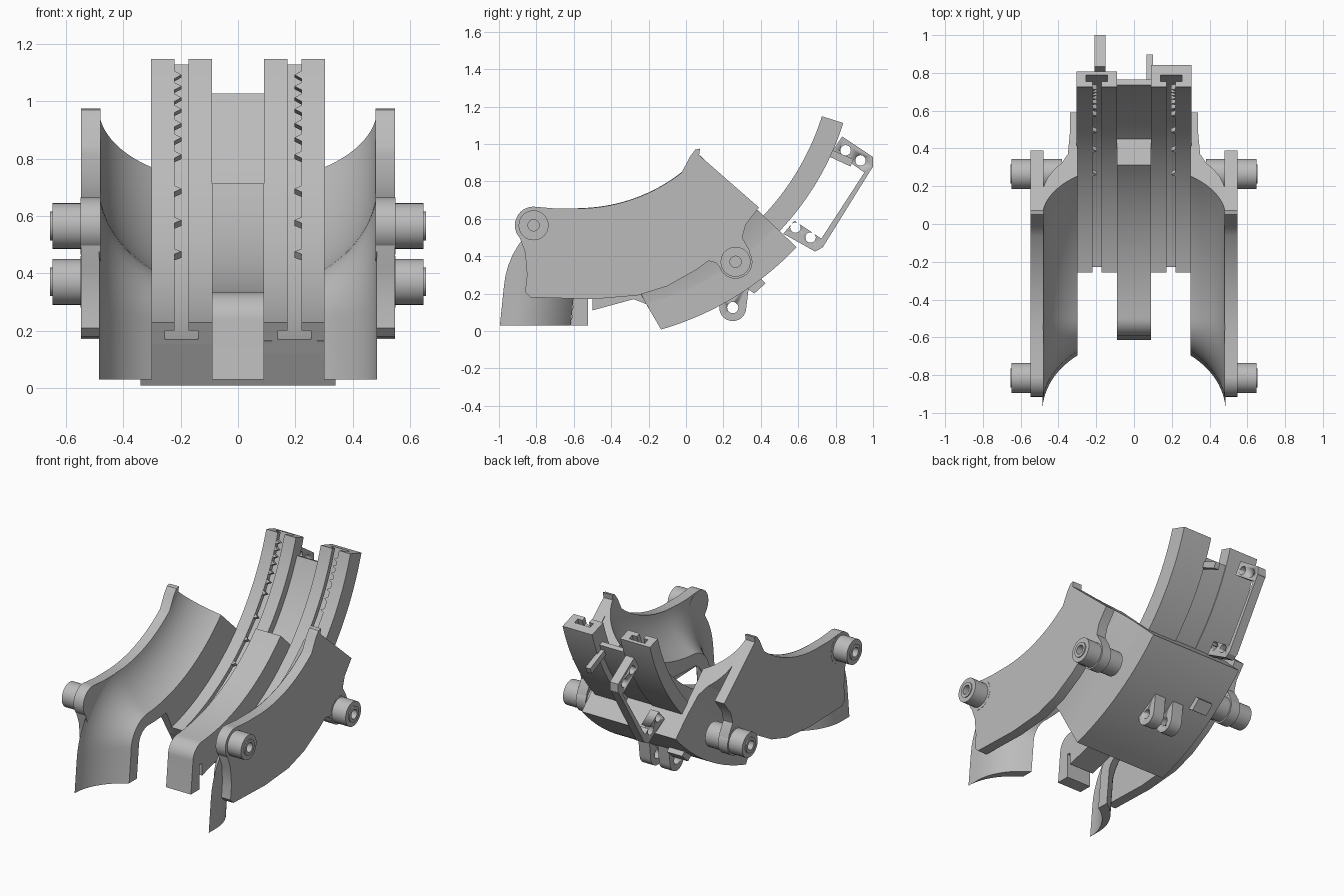
import bpy, bmesh
from math import sin, cos, asin, radians, pi, sqrt
from mathutils import Vector

if "Cube" in bpy.data.objects:
    bpy.data.objects.remove(bpy.data.objects["Cube"])

grey = bpy.data.materials.new("plain grey")
grey.use_nodes = True
GREY = (0.5, 0.5, 0.5, 1)
grey.diffuse_color = GREY
grey.node_tree.nodes["Principled BSDF"].inputs["Base Color"].default_value = GREY

CY, CZ = -0.58, 1.56      # centre of the big arc
FLOOR = 1.23              # arc radius of the trough floor
BACK = -43.5              # angle of the rear end plane
HALF, DEPTH = 0.485, 0.38  # trough half-width and depth
SIDES = (("right", 1), ("left", -1))


def loft(name, rings):
    """Solid skinned through closed rings of equal length."""
    bm = bmesh.new()
    loops = [[bm.verts.new(p) for p in r] for r in rings]
    n = len(loops[0])
    for a, b in zip(loops, loops[1:]):
        for i in range(n):
            bm.faces.new((a[i], a[(i + 1) % n], b[(i + 1) % n], b[i]))
    bm.faces.new(loops[0][::-1])
    bm.faces.new(loops[-1])
    bmesh.ops.recalc_face_normals(bm, faces=bm.faces)
    me = bpy.data.meshes.new(name)
    bm.to_mesh(me)
    bm.free()
    ob = bpy.data.objects.new(name, me)
    bpy.context.collection.objects.link(ob)
    me.materials.append(grey)
    bpy.context.view_layer.objects.active = ob
    for o in bpy.context.selected_objects:
        o.select_set(False)
    ob.select_set(True)
    bpy.ops.object.shade_smooth_by_angle(angle=radians(28))
    return ob


def prism(name, pts, x0, x1):
    return loft(name, [[(x, y, z) for y, z in pts] for x in (x0, x1)])


def polar(r, a):
    return CY + r * cos(radians(a)), CZ + r * sin(radians(a))


def front_angle(r):
    """Slanted lower end of the block and rails."""
    return -74 - (1.61 - r) * 10


def sweep(name, section, end, start=front_angle, steps=28):
    """Sweep an (x, radius) section round the arc."""
    return loft(name, [[(x, *polar(r, start(r) + (end - start(r)) * k / steps))
                        for x, r in section] for k in range(steps + 1)])


def lathe(name, profile, y, z, n=32):
    """Turned part about an x-directed axis, profile of (x, radius)."""
    return loft(name, [[(x, y + r * cos(2 * pi * i / n), z + r * sin(2 * pi * i / n))
                        for i in range(n)] for x, r in profile])


def drill(ob, y, z, r):
    cutter = lathe("hole_cutter", [(-1, r), (1, r)], y, z, 20)
    cutter.hide_render = True
    mod = ob.modifiers.new("hole", "BOOLEAN")
    mod.operation, mod.solver, mod.object = "DIFFERENCE", "EXACT", cutter
    bpy.context.view_layer.objects.active = ob
    bpy.ops.object.modifier_apply(modifier=mod.name)
    bpy.data.objects.remove(cutter)


# Trough path: floor point, opening direction, wall thickness, wall reach
path = []
TURN = -86.3
for k in range(25):
    a = BACK + (TURN - BACK) * k / 24
    d = Vector((cos(radians(a)), sin(radians(a))))
    path.append((Vector(polar(FLOOR, a)), -d, 0.16 - 0.08 * k / 24, 82))
bend = Vector(polar(FLOOR + 0.1, TURN))
for k in range(1, 13):
    b = radians(180 + TURN + (-TURN) * k / 12)
    d = Vector((cos(b), sin(b)))
    path.append((bend + 0.1 * d, d, 0.08, 82 + 8 * k / 12))
path.append((Vector((-0.615, 0.03)), Vector((-1, 0)), 0.08, 90))


def trough_ring(p, n, thick, reach, s, steps=14):
    t0 = asin(0.3 / HALF)
    ts = [t0 + (radians(reach) - t0) * i / steps for i in range(steps + 1)]
    ring = []
    for off, seq in ((0, ts), (-thick, ts[::-1])):
        for t in seq:
            q = p + n * (DEPTH * (1 - cos(t)) + off)
            ring.append((s * HALF * sin(t), q.x, q.y))
    return ring


# Flat cheek outline
cheek = [(-.86, .42), (-.85, .3), (-.86, .21), (-.83, .18), (-.5, .17), (-.26, .19),
         (-.1, .24), (.06, .33), (.12, .375), (.16, .365), (.2, .32), (.265, .28),
         (.35, .37), (.34, .43), (.3, .5), (.32, .57), (.39, .66), (.07, .94),
         (.075, .975), (.05, .97), (.02, .93)]
cheek += [polar(0.905, -52 - 3 * k) for k in range(14)]
cheek += [(-.7, .655), (-.815, .665), (-.9, .6), (-.9, .53)]

FRONT_PIN, REAR_PIN = (-0.815, 0.565), (0.265, 0.37)

for side, s in SIDES:
    loft(side + "_trough_wall", [trough_ring(*st, s) for st in path])
    prism(side + "_cheek", cheek, s * 0.48, s * 0.548)
    for end, pin, r in (("front", FRONT_PIN, 0.1), ("rear", REAR_PIN, 0.09)):
        lathe(f"{side}_{end}_lug", [(s * .479, r), (s * .549, r)], *pin)
        lathe(f"{side}_{end}_pin", [(s * .53, .08), (s * .648, .08), (s * .648, .05),
              (s * .655, .05), (s * .655, .03), (s * .56, .03)], *pin)
    lathe(side + "_rear_boss", [(s * .38, .08), (s * .5, .08)], *REAR_PIN)
    # Wall joining trough to the base block
    sweep(side + "_block_wall", [(s * x, r) for x, r in (
        (.3, 1.17), (.42, 1.17), (.35, 1.31), (.34, 1.46), (.3, 1.46))], BACK)
    # Curved rail with a T-shaped slot
    c, back = 0.197, 1.49 if s > 0 else 1.455
    half = [(.024, 1.37), (.024, 1.4), (.057, 1.4), (.057, 1.435)]
    section = [(c - x, r) for x, r in half] + [(c + x, r) for x, r in half[::-1]]
    section += [(c + .107, 1.37), (c + .107, back), (c - .107, back), (c - .107, 1.37)]
    sweep(side + "_rail", [(s * x, r) for x, r in section], -17.5, steps=48)
    # Ratchet teeth along the slot edge
    for z in (.47, .58, .69, .81, .87, .92, .97, 1.01, 1.05, 1.09):
        a = -asin((CZ - z) / 1.38) * 180 / pi
        loft(side + "_tooth", [[(s * (c + x), *polar(r, a + da))
             for x, da in ((.025, -.6), (.025, .6), (0, 0))] for r in (1.372, 1.4)])

# Base block under the rails
sweep("base_block", [(-.34, 1.44), (.34, 1.44), (.34, 1.615), (-.34, 1.615)], BACK)

# Centre strip with a hooked nose
strip = [(p.x, p.y) for p, *_ in path[::-1]]
strip += [polar(1.5, BACK - 3 * k) for k in range(11)]
strip += [(-.28, .17), (-.5, .11), (-.5, .19), (-.525, .19), (-.525, .03)]
prism("centre_strip", strip, -0.09, 0.09)

# Web between the upper rails, with a small stub
sweep("rail_web", [(-.1, 1.42), (.1, 1.42), (.1, 1.45), (-.1, 1.45)], -22, lambda r: BACK)
prism("web_stub", [polar(1.44, -25), polar(1.61, -25), polar(1.61, -23.5),
                   polar(1.44, -23.5)], 0.065, 0.1)

# Rear bracket: two drilled arms and a thin bar
upper = prism("bracket_upper_arm", [(.785, .965), (.835, 1.04), (1, .93), (1, .875),
                                    (.95, .85)], -.21, -.15)
lower = prism("bracket_lower_arm", [(.52, .52), (.58, .59), (.745, .48), (.72, .44),
                                    (.69, .425)], -.21, -.15)
for arm, holes in ((upper, ((.853, .966), (.933, .912))),
                   (lower, ((.585, .553), (.666, .5)))):
    for y, z in holes:
        drill(arm, y, z, 0.028)
prism("bracket_bar", [(.965, .865), (1, .88), (.73, .445), (.705, .465)], -.21, -.15)

# Paired hinge lugs and clip under the block
for side, s in SIDES:
    outline = [(.25 + .072 * cos(t), .125 + .072 * sin(t))
               for t in [radians(-215 + 10 * k) for k in range(22)]]
    lug = prism(side + "_hinge_lug", outline + [(.34, .27), (.22, .22)], s * .03, s * .11)
    drill(lug, .25, .125, 0.03)
prism("clip", [(.31, .24), (.365, .2), (.425, .255), (.37, .31)], -.27, -.16)
